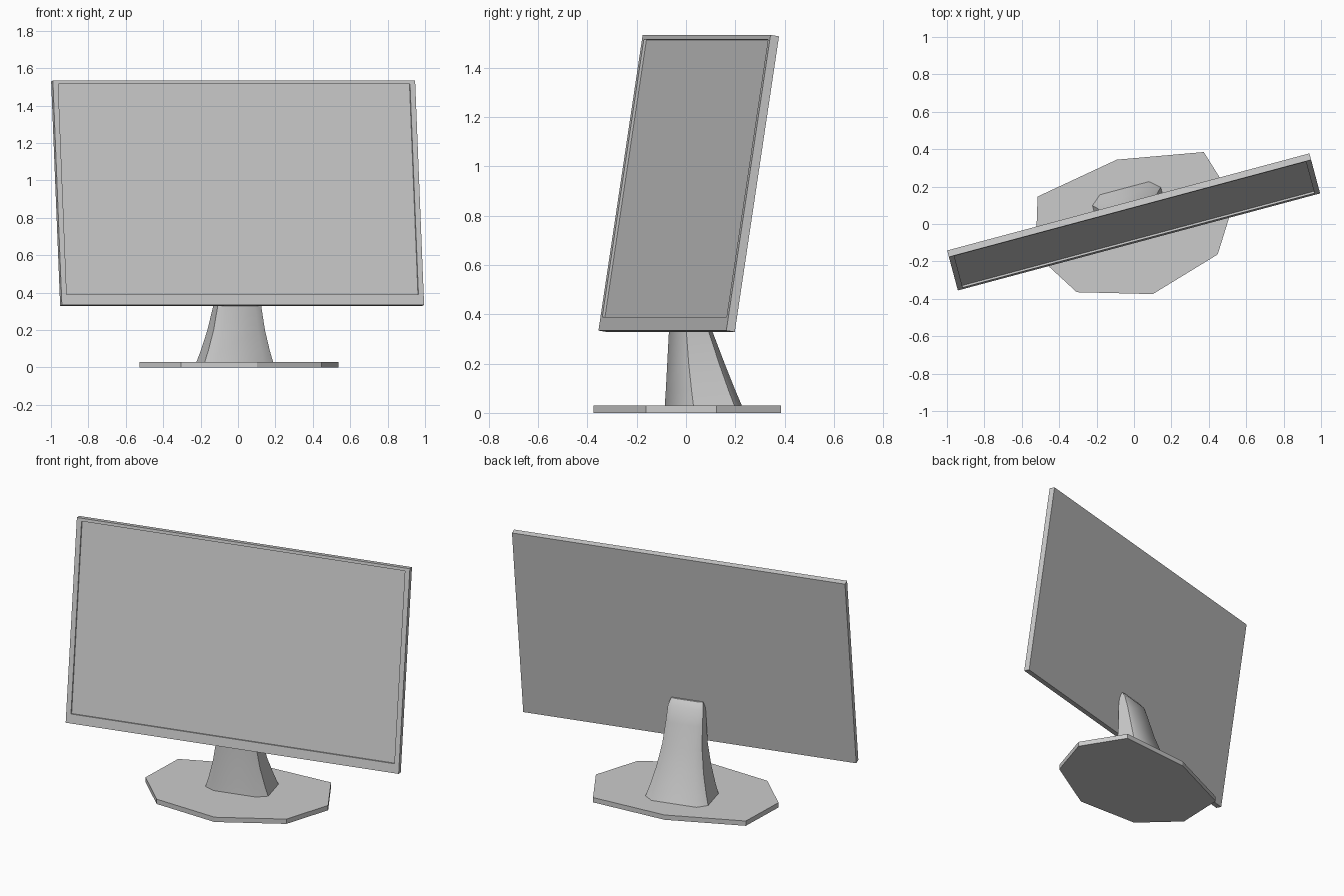
import bpy, bmesh
from math import radians

if "Cube" in bpy.data.objects:
    bpy.data.objects.remove(bpy.data.objects["Cube"])

YAW = radians(15)


def finish(name, bm, loc=(0, 0, 0), tilt=0, smooth=None):
    bmesh.ops.recalc_face_normals(bm, faces=bm.faces)
    me = bpy.data.meshes.new(name)
    bm.to_mesh(me)
    bm.free()
    ob = bpy.data.objects.new(name, me)
    bpy.context.collection.objects.link(ob)
    ob.location = loc
    ob.rotation_euler = (tilt, 0, YAW)
    if smooth:
        bpy.ops.object.select_all(action='DESELECT')
        bpy.context.view_layer.objects.active = ob
        ob.select_set(True)
        bpy.ops.object.shade_smooth_by_angle(angle=radians(smooth))
    return ob


def loft(bm, rings):
    """Skin a stack of equal-length closed rings and cap both ends."""
    loops = [[bm.verts.new(p) for p in r] for r in rings]
    for a, b in zip(loops, loops[1:]):
        n = len(a)
        for i in range(n):
            bm.faces.new((a[i], a[(i + 1) % n], b[(i + 1) % n], b[i]))
    bm.faces.new(loops[0][::-1])
    bm.faces.new(loops[-1])


def mirrored(half):
    """Close a right-hand half outline (front to back) across x = 0."""
    return half + [(-x, y) for x, y in reversed(half) if x > 0]


# Base: eight-sided flat foot
outline = mirrored([(0, -0.388), (0.39, -0.273), (0.55, -0.02),
                    (0.46, 0.275), (0, 0.356)])
bm = bmesh.new()
loft(bm, [[(x, y, z) for x, y in outline] for z in (0, 0.03)])
finish("base", bm)

# Neck: tapered stand leaning into the back of the panel
# each ring: z, half width, front y, back y
sections = [(0.02, 0.192, -0.055, 0.202), (0.09, 0.170, -0.054, 0.175),
            (0.20, 0.142, -0.053, 0.135), (0.33, 0.120, -0.050, 0.088),
            (0.46, 0.110, -0.050, 0.050), (0.55, 0.106, -0.044, 0.018),
            (0.585, 0.095, -0.040, -0.012)]
rings = []
for z, w, f, b in sections:
    d = b - f
    half = [(0.68 * w, f), (w, f + 0.14 * d), (w, f + 0.82 * d), (0.72 * w, b)]
    rings.append([(x, y, z) for x, y in mirrored(half)])
bm = bmesh.new()
loft(bm, rings)
finish("neck", bm, smooth=40)

# Panel: thin slab with a bezel and a slightly recessed screen
W, D, H = 2.005, 0.036, 1.214
bm = bmesh.new()
bmesh.ops.create_cube(bm, size=1)
bmesh.ops.scale(bm, vec=(W, D, H), verts=bm.verts)
bm.normal_update()
front = min(bm.faces, key=lambda f: f.calc_center_median().y)
bmesh.ops.inset_region(bm, faces=[front], thickness=0.041)
for v in front.verts:
    v.co.z = H / 2 - 0.018 if v.co.z > 0 else -H / 2 + 0.056
screen = bmesh.ops.extrude_discrete_faces(bm, faces=[front])["faces"][0]
bmesh.ops.translate(bm, vec=(0, 0.011, 0), verts=screen.verts)
finish("screen_panel", bm, loc=(-0.002, 0.011, 0.931), tilt=radians(-8.8))
